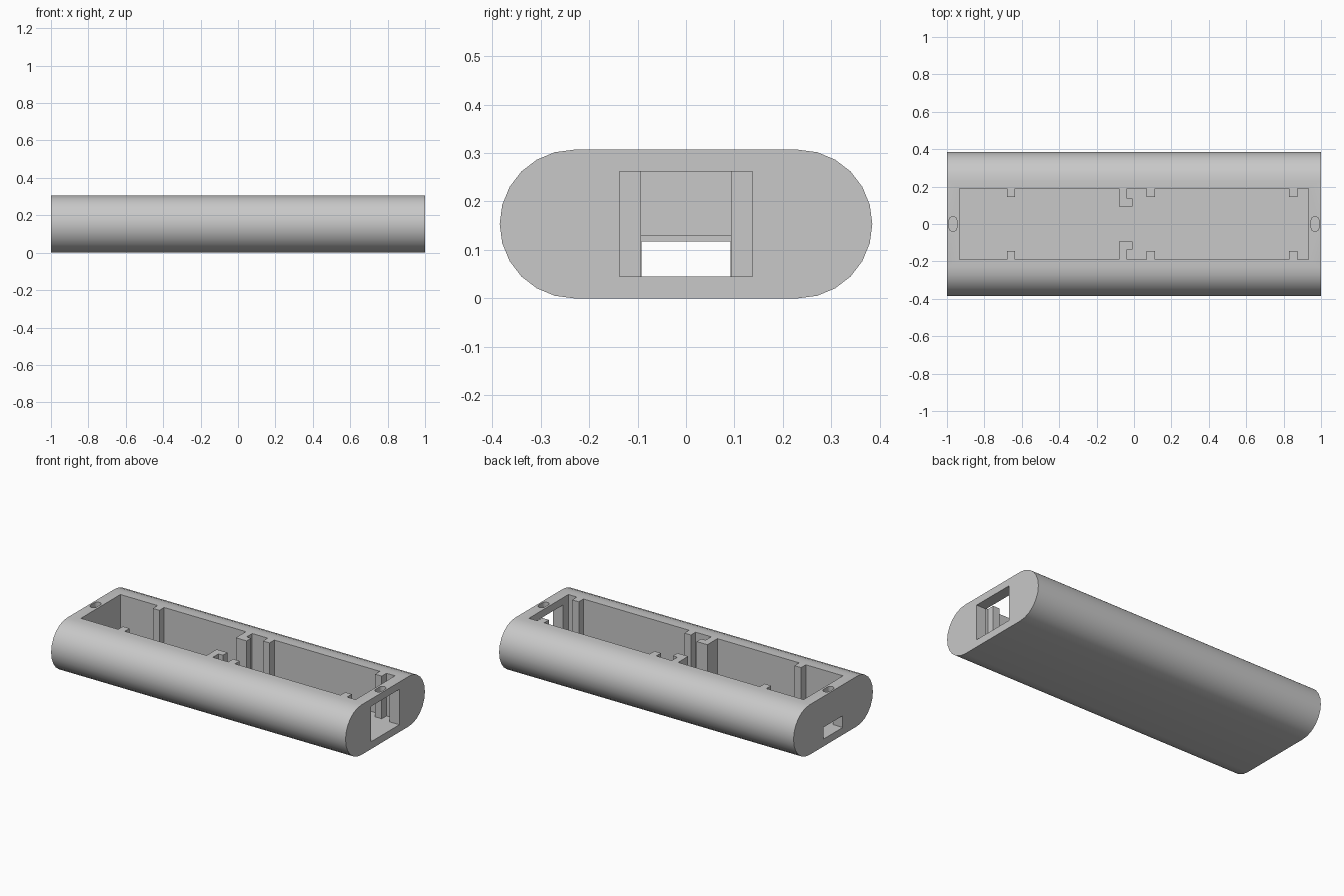
import bpy, bmesh
from math import sin, cos, pi, radians
from mathutils import Vector

default = bpy.data.objects.get("Cube")
if default:
    bpy.data.objects.remove(default, do_unlink=True)

LENGTH, HEIGHT, HALF_W = 2.0, 0.307, 0.385
FLOOR = 0.045
RADIUS = HEIGHT / 2

plastic = bpy.data.materials.new("light_grey_plastic")
plastic.use_nodes = True
grey = (0.58, 0.58, 0.58, 1)
plastic.diffuse_color = grey
plastic.node_tree.nodes["Principled BSDF"].inputs["Base Color"].default_value = grey


def prism(name, points, direction):
    """Extrude a closed planar outline into a solid."""
    bm = bmesh.new()
    face = bm.faces.new([bm.verts.new(p) for p in points])
    out = bmesh.ops.extrude_face_region(bm, geom=[face])
    verts = [v for v in out["geom"] if isinstance(v, bmesh.types.BMVert)]
    bmesh.ops.translate(bm, verts=verts, vec=Vector(direction))
    bmesh.ops.recalc_face_normals(bm, faces=bm.faces)
    mesh = bpy.data.meshes.new(name)
    bm.to_mesh(mesh)
    bm.free()
    mesh.materials.append(plastic)
    obj = bpy.data.objects.new(name, mesh)
    bpy.context.collection.objects.link(obj)
    return obj


def stadium(half_length, radius, steps):
    """Rounded outline, long along the first axis."""
    pts = []
    for side in (1, -1):
        for i in range(steps + 1):
            a = -pi / 2 + pi * i / steps
            pts.append((side * (half_length - radius + radius * cos(a)),
                        side * radius * sin(a)))
    return pts


def end_opening(name, x0, x1, half_width, z0, z1):
    """Rectangular cutter through part of an end wall."""
    outline = [(x0, -half_width, z0), (x0, half_width, z0),
               (x0, half_width, z1), (x0, -half_width, z1)]
    return prism(name, outline, (x1 - x0, 0, 0))


# Outer shell
case = prism("case_shell",
             [(-LENGTH / 2, y, z + RADIUS) for y, z in stadium(HALF_W, RADIUS, 12)],
             (LENGTH, 0, 0))

# Open compartment whose outline leaves the wall ribs and hooked dividers standing
WALL, RIB, DIVIDER, HOOK = 0.191, 0.145, 0.093, 0.137


def rib(x):
    return [(x, WALL), (x, RIB), (x + 0.045, RIB), (x + 0.045, WALL)]


half = [(-0.933, WALL)] + rib(-0.68)
half += [(-0.08, WALL), (-0.08, DIVIDER), (-0.007, DIVIDER),
         (-0.007, HOOK), (-0.037, HOOK), (-0.037, WALL)]
half += rib(0.068) + rib(0.83) + [(0.933, WALL)]
outline = half + [(x, -y) for x, y in reversed(half)]
cutters = [prism("compartment_cutter", [(x, y, FLOOR) for x, y in outline], (0, 0, 0.5))]

# Wide port at one end, small stepped window at the other
cutters.append(end_opening("wide_port_cutter", 0.9, 1.1, 0.137, FLOOR, 0.262))
cutters.append(end_opening("window_cutter", -1.1, -0.9, 0.092, FLOOR, 0.117))
cutters.append(end_opening("window_recess_cutter", -0.967, -0.9, 0.093, FLOOR, 0.13))

# Shallow rounded slots in the top rim
for side in (-1, 1):
    cutters.append(prism("rim_slot_cutter",
                         [(y + side * 0.968, x, HEIGHT - 0.03)
                          for x, y in stadium(0.04, 0.021, 8)], (0, 0, 0.2)))

# Carve the shell, then drop the cutters
bpy.ops.object.select_all(action='DESELECT')
bpy.context.view_layer.objects.active = case
case.select_set(True)
for cutter in cutters:
    cutter.hide_render = True
    mod = case.modifiers.new(cutter.name, 'BOOLEAN')
    mod.operation = 'DIFFERENCE'
    mod.solver = 'EXACT'
    mod.object = cutter
    bpy.ops.object.modifier_apply(modifier=mod.name)
    bpy.data.objects.remove(cutter, do_unlink=True)

bpy.ops.object.shade_smooth_by_angle(angle=radians(30))
